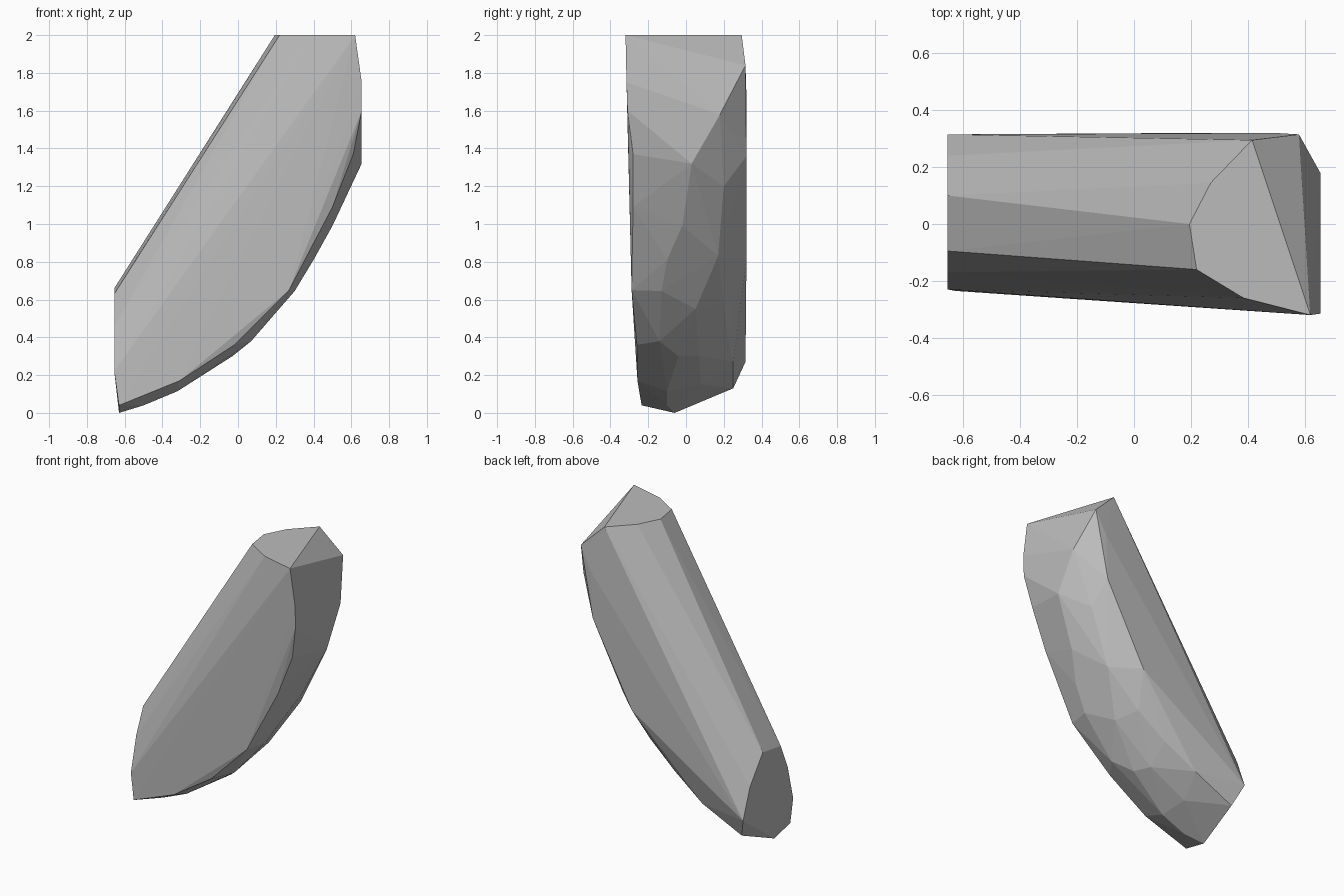
import bpy
import bmesh
import math
from mathutils import Vector

# Remove the default object
default_cube = bpy.data.objects.get("Cube")
if default_cube:
    bpy.data.objects.remove(default_cube, do_unlink=True)

HEIGHT = 2.0
HALF_LENGTH = 0.655
BACK = 0.32


def make_material(name, colour):
    """One flat matte colour for viewport and render."""
    material = bpy.data.materials.new(name)
    material.use_nodes = True
    material.diffuse_color = colour
    shader = material.node_tree.nodes["Principled BSDF"]
    shader.inputs["Base Color"].default_value = colour
    shader.inputs["Roughness"].default_value = 0.8
    return material


def make_hull(name, points, material):
    """Wrap corner points in a faceted convex shell."""
    bm = bmesh.new()
    for point in points:
        bm.verts.new(point)
    result = bmesh.ops.convex_hull(bm, input=bm.verts[:])
    unused = [item for item in result["geom_interior"] + result["geom_unused"]
              if isinstance(item, bmesh.types.BMVert) and item.is_valid]
    bmesh.ops.delete(bm, geom=list(set(unused)), context="VERTS")
    # Merge coplanar triangles so that the flat cuts become single faces
    bmesh.ops.dissolve_limit(bm, angle_limit=math.radians(0.5),
                             verts=bm.verts[:], edges=bm.edges[:])
    bmesh.ops.recalc_face_normals(bm, faces=bm.faces[:])
    mesh = bpy.data.meshes.new(name)
    bm.to_mesh(mesh)
    bm.free()
    mesh.materials.append(material)
    shell = bpy.data.objects.new(name, mesh)
    bpy.context.collection.objects.link(shell)
    return shell


# Flat cut across the top, given as x and y
top_outline = [(.195, 0), (.27, .145), (.415, .295),
               (.62, -.32), (.385, -.26), (.22, -.16)]
top_cut = [Vector((x, y, HEIGHT)) for x, y in top_outline]

# Flat cut on the low end, given as y and z
low_outline = [(.1, .66), (-.095, .63), (-.17, .46), (-.23, .22),
               (.315, .27), (.24, .475)]
low_cut = [Vector((-HALF_LENGTH, y, z)) for y, z in low_outline]

# Flat cut on the high end, given as y and z
high_outline = [(-.315, 1.75), (-.31, 1.6), (.03, 1.32), (.18, 1.58)]
high_cut = [Vector((HALF_LENGTH, y, z)) for y, z in high_outline]

# Back side, given as x and z
back_outline = [(.5, 1.68), (.485, 1.36), (.19, .81)]
back_rim = [Vector((x, BACK, z)) for x, z in back_outline]
back_rim.append(Vector((.58, .315, 1.84)))

# Front rim, running down the edge of the broad front face
front_rim = [Vector(p) for p in (
    (.61, -.28, 1.37), (.5, -.28, 1.09), (.27, -.288, .65),
    (-.02, -.26, .36), (-.31, -.257, .17), (-.63, -.235, .04))]

# Keel, the lowest line along the rounded belly
keel = [Vector(p) for p in (
    (.5, -.02, .99), (.4, -.1, .81), (.3, -.13, .645), (.07, -.14, .38),
    (-.03, -.04, .3), (-.32, -.1, .115), (-.5, -.1, .04), (-.63, -.06, 0))]

# Belly, between the keel and the back
belly = [Vector(p) for p in (
    (.52, .2, 1.2), (.36, .17, .83), (.2, .05, .55), (.13, .2, .58),
    (-.08, .07, .3), (-.07, .22, .42), (-.35, .08, .15),
    (-.3, .25, .27), (-.6, .25, .13))]

stone_grey = make_material("stone_grey", (.5, .5, .5, 1))
corners = top_cut + low_cut + high_cut + back_rim + front_rim + keel + belly
make_hull("stone_shard", corners, stone_grey)
